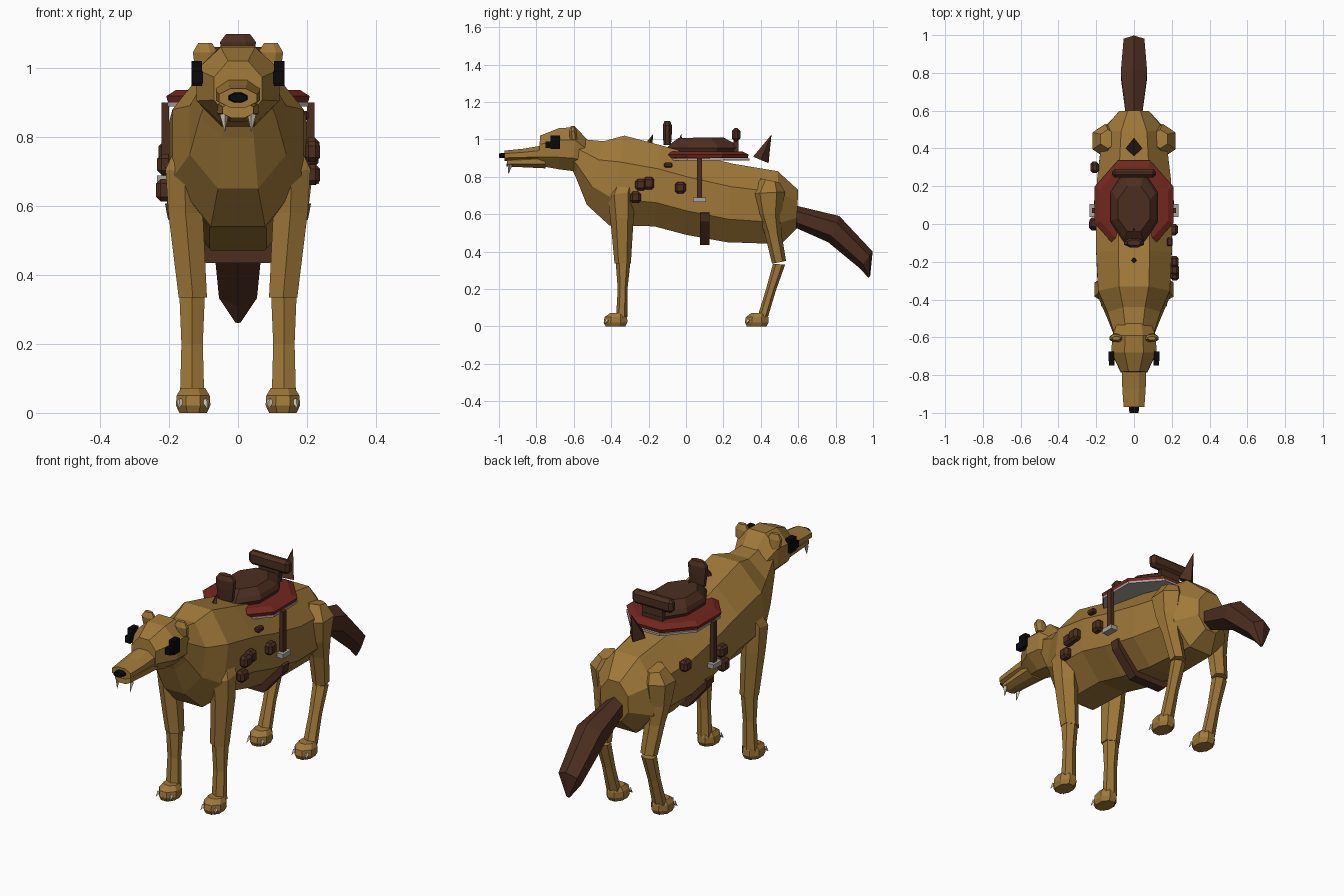
import bpy, bmesh, math
from mathutils import Vector

old = bpy.data.objects.get("Cube")
if old:
    bpy.data.objects.remove(old, do_unlink=True)


def material(name, r, g, b):
    m = bpy.data.materials.new(name)
    m.use_nodes = True
    m.diffuse_color = (r, g, b, 1)
    m.node_tree.nodes["Principled BSDF"].inputs["Base Color"].default_value = (r, g, b, 1)
    return m


FUR = material("tan fur", .35, .19, .04)
BROWN = material("brown leather", .072, .027, .014)
RED = material("red cloth", .17, .02, .013)
GREY = material("grey metal", .4, .38, .34)
BLACK = material("black", .003, .003, .003)
IVORY = material("ivory", .62, .56, .45)


def finish(name, bm, mat):
    bmesh.ops.recalc_face_normals(bm, faces=bm.faces)
    me = bpy.data.meshes.new(name)
    bm.to_mesh(me)
    bm.free()
    me.materials.append(mat)
    ob = bpy.data.objects.new(name, me)
    bpy.context.collection.objects.link(ob)
    return ob


def loft(name, rings, mat, x=0, n=8):
    """Skin rings given as (y, z) of one edge, (y, z) of the opposite edge, half width, outward shift."""
    bm = bmesh.new()
    angles = [(k + .5) * math.tau / n for k in range(n)]
    wide = max(math.cos(t) for t in angles)
    tall = max(math.sin(t) for t in angles)
    loops = []
    for y1, z1, y2, z2, hw, *shift in rings:
        a, b = Vector((0, y1, z1)), Vector((0, y2, z2))
        xc = x + math.copysign(1, x) * sum(shift)
        ring = []
        for t in angles:
            p = (a + b) / 2 + (a - b) / 2 * math.sin(t) / tall
            p.x = xc + hw * math.cos(t) / wide
            ring.append(bm.verts.new(p))
        loops.append(ring)
    for r, s in zip(loops, loops[1:]):
        for k in range(n):
            bm.faces.new((r[k], r[(k + 1) % n], s[(k + 1) % n], s[k]))
    bm.faces.new(loops[0])
    bm.faces.new(loops[-1])
    return finish(name, bm, mat)


def box(name, centre, size, mat, bevel=0):
    bm = bmesh.new()
    bmesh.ops.create_cube(bm, size=1)
    for v in bm.verts:
        v.co = Vector(centre) + v.co * Vector(size)
    if bevel:
        bmesh.ops.bevel(bm, geom=bm.edges[:], offset=bevel, segments=1, affect='EDGES')
    return finish(name, bm, mat)


def spike(name, base, tip, radius, mat, n=4):
    base, tip = Vector(base), Vector(tip)
    d = tip - base
    bm = bmesh.new()
    bmesh.ops.create_cone(bm, cap_ends=True, segments=n, radius1=radius, radius2=0, depth=d.length)
    q = d.to_track_quat('Z', 'Y')
    for v in bm.verts:
        v.co = (base + tip) / 2 + q @ v.co
    return finish(name, bm, mat)


# Torso and neck
loft("body", [
    (-.6, 1.03, -.61, .84, .095), (-.55, 1.0, -.59, .8, .11),
    (-.44, .99, -.53, .65, .14), (-.33, 1.02, -.41, .54, .19),
    (-.14, .97, -.17, .535, .2), (.02, .925, 0, .49, .2),
    (.25, .87, .22, .45, .195), (.49, .83, .51, .44, .165),
    (.6, .73, .59, .52, .08)], FUR)

# Head, muzzle and jaw
loft("head", [
    (-.52, .99, -.54, .83, .09), (-.59, 1.065, -.6, .83, .115),
    (-.68, 1.06, -.68, .84, .12), (-.78, 1.02, -.79, .86, .07)], FUR)
loft("muzzle", [
    (-.75, .97, -.75, .88, .065), (-.87, .95, -.87, .885, .062),
    (-.97, .94, -.97, .885, .055)], FUR)
loft("lower_jaw", [(-.75, .92, -.75, .845, .06), (-.955, .9, -.96, .855, .045)], FUR)
loft("nose", [(-.95, .93, -.95, .898, .03), (-1, .925, -1, .902, .024)], BLACK)

# Tail
loft("tail", [
    (.57, .65, .58, .53, .043), (.82, .59, .76, .45, .07),
    (.998, .4, .93, .31, .055), (.985, .27, .975, .26, .008)], BROWN, n=6)

for side, s in (("left", 1), ("right", -1)):
    # Face details
    loft(f"{side}_ear", [(-.62, 1.0, -.58, 1.0, .03), (-.625, 1.045, -.585, 1.045, .036),
                         (-.615, 1.072, -.595, 1.072, .02)], FUR, x=.095 * s)
    box(f"{side}_eye_patch", (.12 * s, -.7, .984), (.03, .05, .072), BLACK)
    box(f"{side}_eye_corner", (.117 * s, -.73, .972), (.03, .04, .035), BLACK)
    spike(f"{side}_fang", (.04 * s, -.94, .865), (.038 * s, -.95, .812), .013, IVORY)

    # Front leg
    loft(f"{side}_front_upper_leg", [
        (-.4, .75, -.27, .75, .035), (-.42, .70, -.275, .72, .055),
        (-.405, .58, -.28, .58, .05, -.003), (-.382, .335, -.295, .335, .041, -.024)],
        FUR, x=.155 * s, n=6)
    loft(f"{side}_front_lower_leg", [
        (-.376, .345, -.297, .345, .037), (-.365, .2, -.313, .2, .031),
        (-.374, .05, -.314, .05, .035)], FUR, x=.133 * s, n=6)

    # Hind leg
    loft(f"{side}_thigh", [
        (.4, .79, .5, .77, .04, -.015), (.35, .71, .53, .72, .066),
        (.38, .6, .51, .6, .052), (.42, .5, .51, .5, .044, -.008),
        (.46, .335, .535, .35, .037, -.02)], FUR, x=.153 * s, n=6)
    loft(f"{side}_hind_lower_leg", [
        (.465, .335, .53, .33, .035), (.428, .2, .48, .19, .029),
        (.382, .05, .438, .05, .033)], FUR, x=.133 * s, n=6)

    # Paws with claws
    for end, y in (("front", -.375), ("hind", .38)):
        loft(f"{side}_{end}_paw", [
            (y - .055, 0, y + .05, 0, .04), (y - .065, .022, y + .062, .022, .05),
            (y - .06, .05, y + .06, .05, .048), (y - .03, .072, y + .05, .072, .035)],
            FUR, x=.13 * s)
        for i in (-1, 1):
            spike(f"{side}_{end}_claw", (.13 * s + .036 * i, y - .043, .035),
                  (.13 * s + .042 * i, y - .064, .01), .012, IVORY)

    # Stirrup leather and stirrup
    box(f"{side}_stirrup_strap", (.211 * s, .072, .79), (.022, .028, .22), BROWN)
    box(f"{side}_stirrup", (.213 * s, .072, .676), (.045, .068, .024), GREY)

# Saddle
loft("saddle_underlay", [(-.13, .888, .34, .888, .205), (-.13, .899, .34, .899, .205)], GREY)
loft("saddle_pad", [(-.13, .9, .33, .9, .203), (-.135, .918, .335, .918, .208),
                    (-.1, .936, .3, .936, .18)], RED)
loft("saddle_seat", [(-.09, .93, .26, .93, .115), (-.1, .955, .28, .955, .125),
                     (-.08, .978, .26, .978, .115), (-.04, 1.008, .2, 1.01, .085)], BROWN)
loft("saddle_horn", [(-.12, .97, -.08, .97, .04), (-.124, 1.03, -.076, 1.03, .048),
                     (-.124, 1.075, -.076, 1.075, .052), (-.115, 1.098, -.085, 1.098, .035)], BROWN)
box("saddle_backrest", (0, .268, 1.025), (.235, .046, .072), BROWN, bevel=.016)
box("backrest_post", (0, .267, .97), (.12, .025, .09), BROWN)

# Back spines
spike("rear_spine", (0, .4, .89), (0, .457, 1.025), .045, BROWN)
spike("front_spine", (0, -.195, .98), (0, -.175, 1.03), .016, BROWN)
spike("seat_stud", (0, -.03, .995), (0, -.025, 1.03), .01, BROWN)

# Girth strap under the belly
bm = bmesh.new()
half = [(.192, .61), (.185, .57), (.085, .453)]
path = half + [(-x, z) for x, z in reversed(half)]
rows = [[bm.verts.new((x, y, z)) for x, z in path] for y in (.075, .125)]
for k in range(len(path) - 1):
    bm.faces.new((rows[0][k], rows[0][k + 1], rows[1][k + 1], rows[1][k]))
girth = finish("girth_strap", bm, BROWN)
thick = girth.modifiers.new("thickness", 'SOLIDIFY')
thick.thickness = .04
thick.offset = 0

# Pouches hung on the flanks
for x, y, z, h in ((.215, -.27, .69, .06), (.215, -.242, .757, .06), (.213, -.2, .765, .065),
                   (.21, -.03, .742, .062), (-.208, .3, .755, .06), (-.214, -.005, .645, .065),
                   (-.212, .005, .72, .06)):
    box("flank_pouch", (x, y, z), (.046, .06, h), BROWN, bevel=.013)
box("small_pouch", (.19, -.095, .862), (.03, .045, .026), BROWN, bevel=.006)
